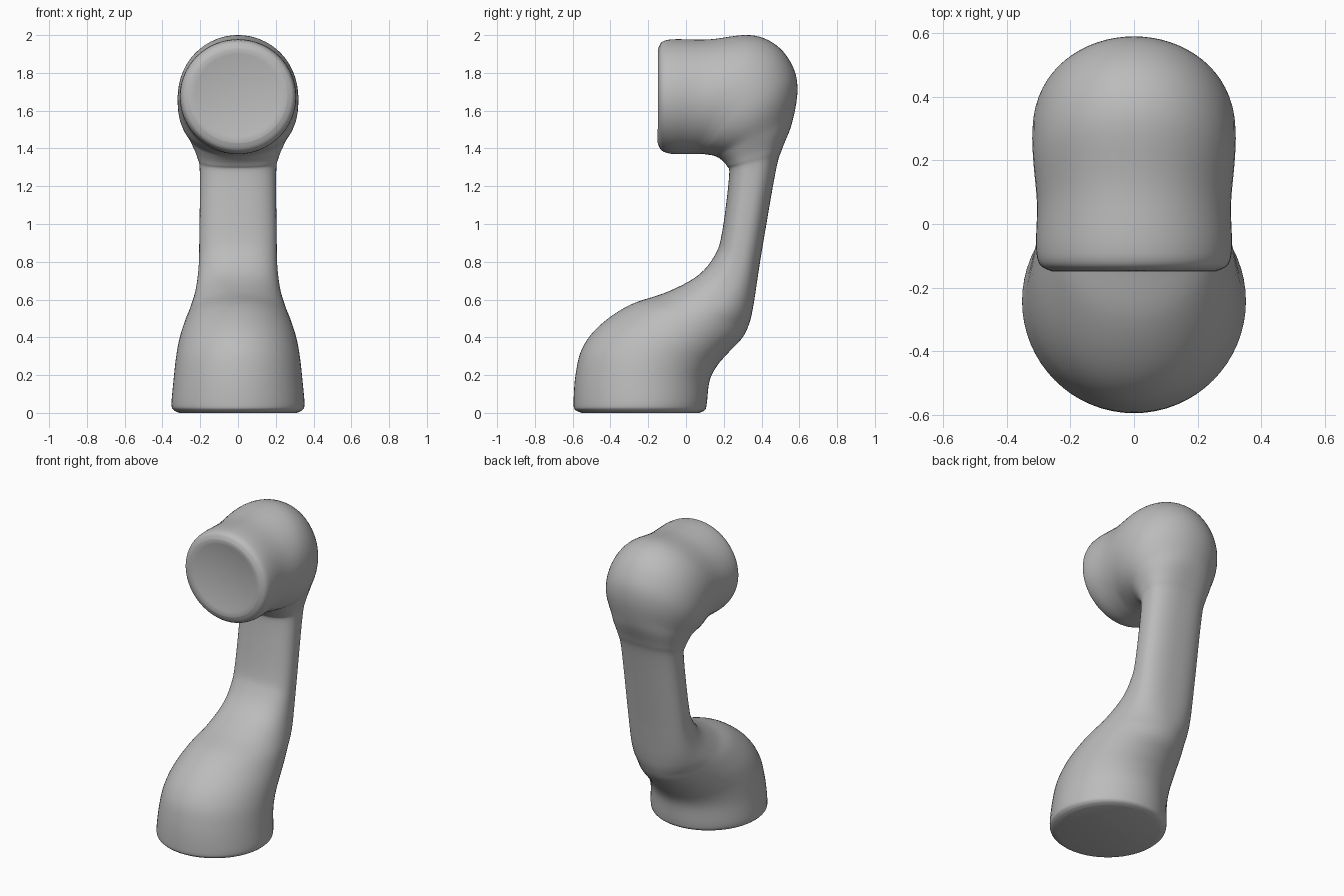
import bpy
import bmesh
import math
from mathutils import Vector

SIDES = 64
STEPS = 6

cube = bpy.data.objects.get("Cube")
if cube:
    bpy.data.objects.remove(cube, do_unlink=True)

# Sections: front edge (y, z), back edge (y, z), half width in x
foot = [
    (-.55, 0, .07, 0, .31),
    (-.585, .015, .1, .015, .34),
    (-.595, .05, .11, .05, .352),
    (-.585, .2, .125, .17, .34),
    (-.55, .34, .165, .25, .328),
    (-.46, .46, .23, .325, .31),
    (-.3, .57, .3, .4, .28),
    (-.1, .64, .337, .48, .25),
]
arm = [
    (.06, .725, .357, .57, .224),
    (.15, .83, .377, .7, .209),
    (.19, .95, .402, .86, .205),
    (.228, 1.25, .475, 1.28, .202),
]
elbow = [
    (.215, 1.31, .51, 1.4, .215),
    (.165, 1.355, .56, 1.53, .25),
    (.11, 1.368, .59, 1.7, .295),
    (.08, 1.37, .567, 1.83, .315),
    (.06, 1.37, .48, 1.945, .32),
    (.04, 1.37, .34, 2, .316),
]
barrel = [
    (0, 1.37, .12, 1.977, .305),
    (-.08, 1.372, -.06, 1.978, .308),
    (-.13, 1.39, -.125, 1.965, .296),
    (-.15, 1.43, -.147, 1.93, .26),
]


def spline(a, b, c, d, t):
    """Smooth interpolation between b and c."""
    return 0.5 * (2 * b + (c - a) * t + (2 * a - 5 * b + 4 * c - d) * t * t
                  + (3 * b - a - 3 * c + d) * t ** 3)


def refine(rows):
    """Insert smooth in-between sections."""
    result = []
    last = len(rows) - 1
    for i in range(last):
        near = [rows[max(0, min(last, i + k))] for k in (-1, 0, 1, 2)]
        for s in range(STEPS):
            result.append([spline(*vals, s / STEPS) for vals in zip(*near)])
    result.append(rows[-1])
    return result


def ring(bm, section, scale=1.0, shift=0.0):
    """One closed loop; slim sections are squarer than wide ones."""
    fy, fz, by, bz, width = section
    front, back = Vector((0, fy, fz)), Vector((0, by, bz))
    mid, half = (front + back) / 2, (back - front) / 2
    power = 2 / (2 + 0.5 * max(0, min(1, (0.26 - width) / 0.05)))
    loop = []
    for i in range(SIDES):
        angle = math.tau * i / SIDES
        c, s = math.cos(angle), math.sin(angle)
        u = math.copysign(abs(c) ** power, c) * scale
        v = math.copysign(abs(s) ** power, s) * scale
        loop.append(bm.verts.new(mid + half * v + Vector((u * width, shift, 0))))
    return loop


def bridge(bm, a, b):
    for i in range(SIDES):
        j = (i + 1) % SIDES
        bm.faces.new((a[i], a[j], b[j], b[i]))


# Bent link body, from the foot up to the barrel head
bm = bmesh.new()
sections = refine(foot + arm + elbow + barrel)
loops = [ring(bm, section) for section in sections]

# Shallow dish in the front of the barrel
for k in range(1, 8):
    scale = 1 - k / 8
    loops.append(ring(bm, sections[-1], scale, 0.025 * (1 - scale ** 2)))

for lower, upper in zip(loops, loops[1:]):
    bridge(bm, lower, upper)
bm.faces.new(loops[0])
bm.faces.new(loops[-1])
bmesh.ops.recalc_face_normals(bm, faces=bm.faces)

mesh = bpy.data.meshes.new("arm_link")
bm.to_mesh(mesh)
bm.free()
link = bpy.data.objects.new("arm_link", mesh)
bpy.context.collection.objects.link(link)

# Plain grey finish
grey = bpy.data.materials.new("plain_grey")
grey.use_nodes = True
colour = (0.5, 0.5, 0.5, 1)
grey.diffuse_color = colour
grey.node_tree.nodes["Principled BSDF"].inputs["Base Color"].default_value = colour
mesh.materials.append(grey)

bpy.ops.object.select_all(action="DESELECT")
link.select_set(True)
bpy.context.view_layer.objects.active = link
bpy.ops.object.shade_smooth_by_angle(angle=math.radians(50))
